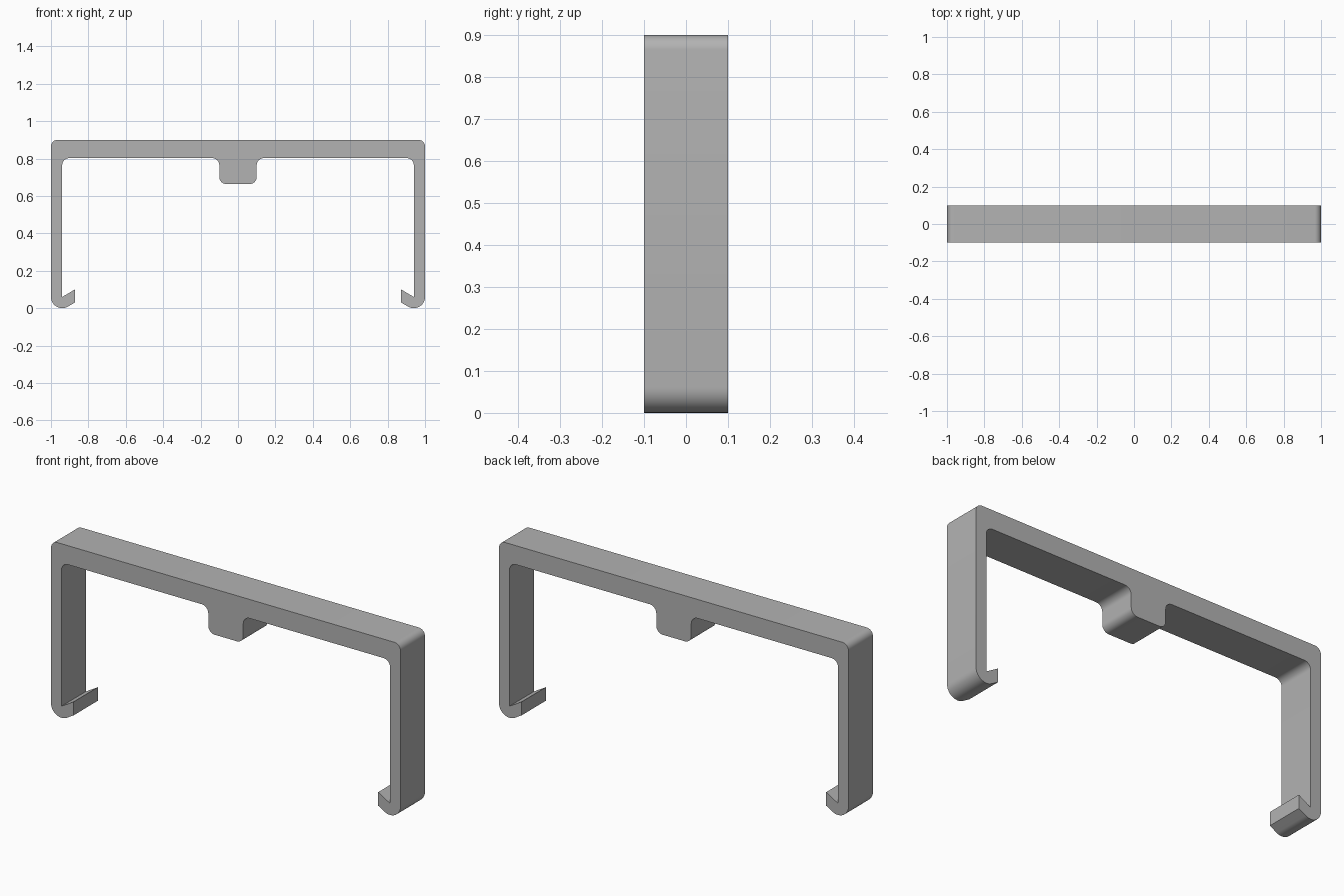
import bpy, bmesh, math
from mathutils import Vector

cube = bpy.data.objects.get("Cube")
if cube:
    bpy.data.objects.remove(cube, do_unlink=True)

HALF_DEPTH = 0.1
STEPS = 8

# Half profile (x, z, corner radius), from top centre round to the underside of the block
HALF = [
    (0.0, 0.9, 0), (1.0, 0.9, 0.035),            # top bar
    (1.0, 0.0, 0.06), (0.924, 0.0, 0.06),        # rounded foot
    (0.872, 0.03, 0), (0.872, 0.1, 0),           # hook tip
    (0.94, 0.06, 0), (0.94, 0.802, 0.037),       # inside of the leg
    (0.1, 0.802, 0.037), (0.1, 0.664, 0.037),    # centre block
    (0.0, 0.664, 0),
]


def rounded(corners):
    """Replace each corner that has a radius by a tangent arc."""
    out = []
    for i, (x, z, r) in enumerate(corners):
        p = Vector((x, z))
        if r == 0:
            out.append(p)
            continue
        a = (Vector(corners[i - 1][:2]) - p).normalized()
        b = (Vector(corners[i + 1][:2]) - p).normalized()
        half = a.angle(b) / 2
        centre = p + (a + b).normalized() * (r / math.sin(half))
        start = p + a * (r / math.tan(half)) - centre
        end = p + b * (r / math.tan(half)) - centre
        sweep = start.angle(end)
        for k in range(STEPS + 1):
            t = k / STEPS
            out.append(centre + (start * math.sin((1 - t) * sweep)
                                 + end * math.sin(t * sweep)) / math.sin(sweep))
    return out


# Mirror the half profile into a closed outline
half = rounded(HALF)
outline = half + [Vector((-p.x, p.y)) for p in reversed(half[1:-1])]

# Extrude the outline through the depth of the clip
bm = bmesh.new()
verts = [bm.verts.new((p.x, -HALF_DEPTH, p.y)) for p in outline]
face = bm.faces.new(verts)
back = bmesh.ops.extrude_face_region(bm, geom=[face], use_keep_orig=True)["geom"]
bmesh.ops.translate(bm, vec=(0, 2 * HALF_DEPTH, 0),
                    verts=[g for g in back if isinstance(g, bmesh.types.BMVert)])
bmesh.ops.remove_doubles(bm, verts=bm.verts, dist=0.0005)
bmesh.ops.recalc_face_normals(bm, faces=bm.faces)
mesh = bpy.data.meshes.new("clip_bracket")
bm.to_mesh(mesh)
bm.free()

# Plain grey material
grey = bpy.data.materials.new("grey")
grey.use_nodes = True
colour = (0.45, 0.45, 0.45, 1)
grey.diffuse_color = colour
grey.node_tree.nodes["Principled BSDF"].inputs["Base Color"].default_value = colour
mesh.materials.append(grey)

bracket = bpy.data.objects.new("clip_bracket", mesh)
bpy.context.collection.objects.link(bracket)
bpy.context.view_layer.objects.active = bracket
bracket.select_set(True)
bpy.ops.object.shade_smooth_by_angle(angle=math.radians(28))
